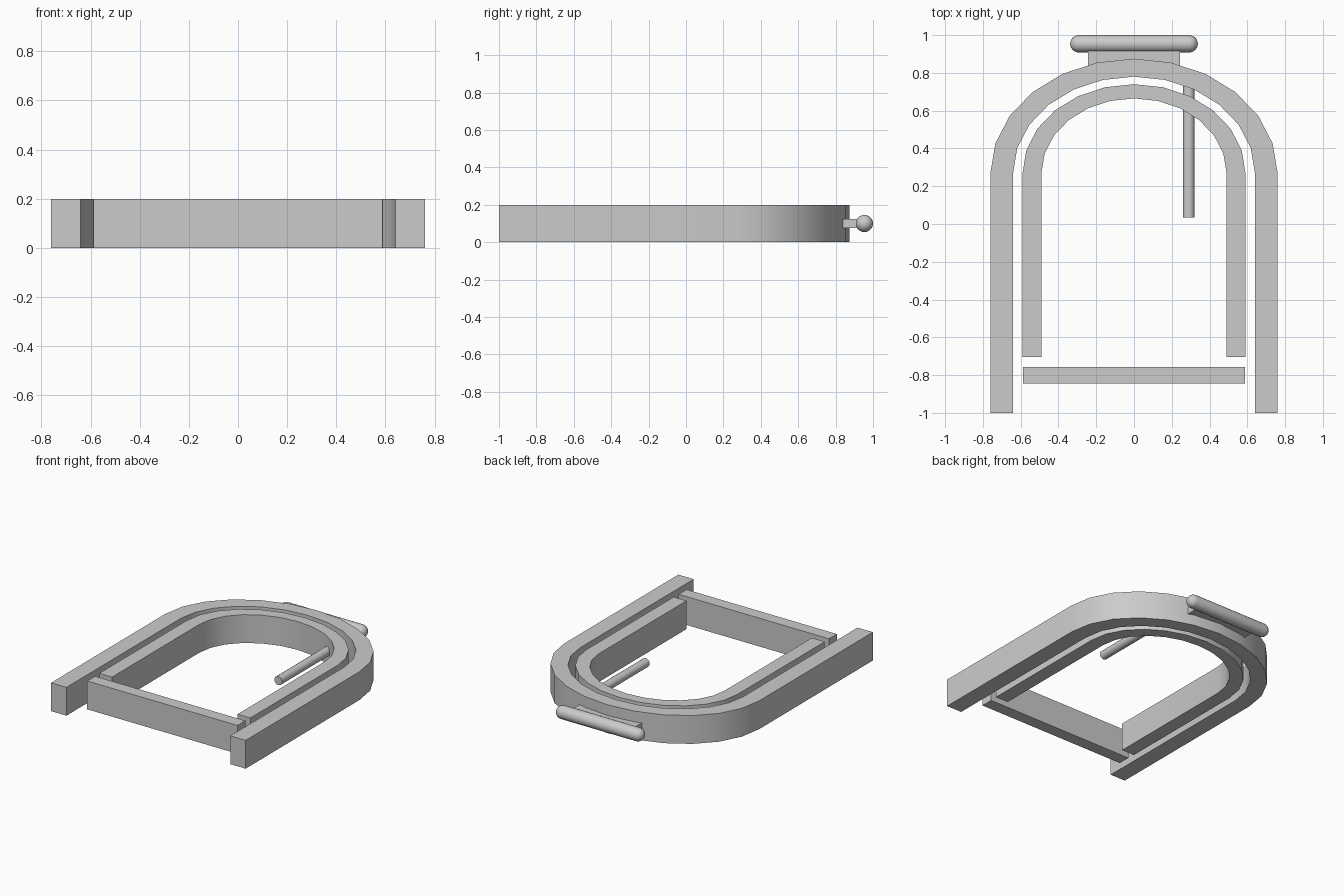
import bpy
import bmesh
from math import sin, cos, pi, radians
from mathutils import Matrix, Vector

if "Cube" in bpy.data.objects:
    bpy.data.objects.remove(bpy.data.objects["Cube"], do_unlink=True)

GREY = (0.6, 0.6, 0.6, 1)
HEIGHT = 0.2
MID = HEIGHT / 2
SPRING_Y = 0.27      # where the straight legs meet the arch

grey = bpy.data.materials.new("plain grey")
grey.use_nodes = True
grey.diffuse_color = GREY
grey.node_tree.nodes["Principled BSDF"].inputs["Base Color"].default_value = GREY


def finish(name, bm):
    bmesh.ops.recalc_face_normals(bm, faces=bm.faces)
    mesh = bpy.data.meshes.new(name)
    bm.to_mesh(mesh)
    bm.free()
    mesh.materials.append(grey)
    obj = bpy.data.objects.new(name, mesh)
    bpy.context.collection.objects.link(obj)
    bpy.ops.object.select_all(action="DESELECT")
    obj.select_set(True)
    bpy.context.view_layer.objects.active = obj
    bpy.ops.object.shade_smooth_by_angle(angle=radians(30))
    return obj


def arch_path(half_width, crown_y, foot_y, steps=12):
    arc = [(half_width * cos(pi * i / steps),
            SPRING_Y + (crown_y - SPRING_Y) * sin(pi * i / steps))
           for i in range(steps + 1)]
    return [(half_width, foot_y)] + arc + [(-half_width, foot_y)]


def arch(name, outer, inner, foot_y):
    # Flat U-shaped band, extruded upwards
    bm = bmesh.new()
    rows = [[bm.verts.new((x, y, 0)) for x, y in arch_path(*size, foot_y)]
            for size in (outer, inner)]
    for i in range(len(rows[0]) - 1):
        bm.faces.new((rows[0][i], rows[0][i + 1], rows[1][i + 1], rows[1][i]))
    top = bmesh.ops.extrude_face_region(bm, geom=bm.faces[:])["geom"]
    bmesh.ops.translate(bm, vec=(0, 0, HEIGHT),
                        verts=[v for v in top if isinstance(v, bmesh.types.BMVert)])
    return finish(name, bm)


def box(name, low, high):
    low, high = Vector(low), Vector(high)
    bm = bmesh.new()
    size = Matrix.Diagonal(high - low).to_4x4()
    bmesh.ops.create_cube(bm, size=1,
                          matrix=Matrix.Translation((low + high) / 2) @ size)
    return finish(name, bm)


# Nested arched frames and the loose bar across the open end
arch("outer_frame", (0.76, 0.875), (0.64, 0.78), -1)
arch("inner_frame", (0.59, 0.74), (0.49, 0.665), -0.705)
box("cross_bar", (-0.587, -0.845, 0), (0.587, -0.757, HEIGHT))

# Plate joining the handle to the outer frame
box("handle_mount", (-0.243, 0.8, MID - 0.024), (0.243, 0.93, MID + 0.024))

# Round-ended handle, a profile turned about its long axis
bm = bmesh.new()
radius, reach, steps = 0.046, 0.292, 6
profile = []
for side in (-1, 1):
    for i in range(steps + 1):
        a = pi / 2 * (i / steps if side < 0 else 1 - i / steps)
        profile.append(bm.verts.new((side * (reach + radius * cos(a)), 0, radius * sin(a))))
edges = [bm.edges.new(pair) for pair in zip(profile, profile[1:])]
bmesh.ops.spin(bm, geom=profile + edges, cent=(0, 0, 0), axis=(1, 0, 0),
               angle=2 * pi, steps=20, use_merge=False)
bmesh.ops.remove_doubles(bm, verts=bm.verts, dist=0.0001)
bmesh.ops.translate(bm, vec=(0, 0.954, MID), verts=bm.verts)
finish("handle", bm)

# Rod running from the outer frame through the inner frame
bm = bmesh.new()
start, end = 0.035, 0.76
bmesh.ops.create_cone(bm, cap_ends=True, segments=16, radius1=0.031, radius2=0.031,
                      depth=end - start,
                      matrix=Matrix.Translation((0.29, (start + end) / 2, MID))
                      @ Matrix.Rotation(pi / 2, 4, "X"))
finish("rod", bm)
